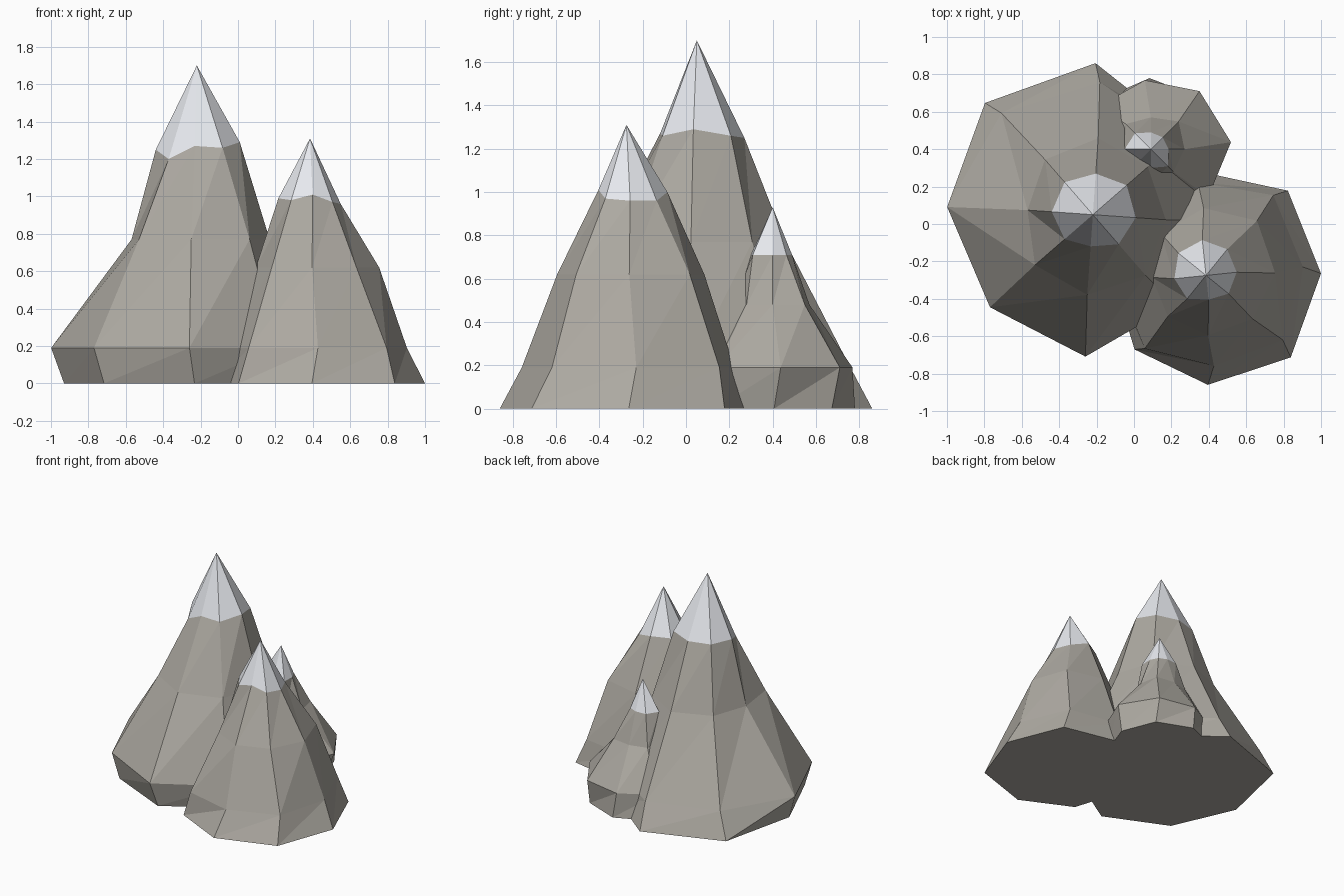
import bpy, bmesh
from math import radians, sin, cos

if "Cube" in bpy.data.objects:
    bpy.data.objects.remove(bpy.data.objects["Cube"])


def material(name, rgb):
    m = bpy.data.materials.new(name)
    m.diffuse_color = (*rgb, 1)
    m.use_nodes = True
    m.node_tree.nodes["Principled BSDF"].inputs["Base Color"].default_value = m.diffuse_color
    return m


ROCK = material("rock", (0.42, 0.40, 0.36))
SNOW = material("snow", (0.80, 0.82, 0.86))


def peak(name, x, y, top, rings):
    """Eight-sided faceted peak; each ring is (height or heights, first angle, radii)."""
    bm = bmesh.new()
    loops = []
    for z, turn, radii in rings:
        zs = z if isinstance(z, list) else [z] * 8
        loops.append([bm.verts.new((x + r * cos(radians(turn + 45 * i)),
                                    y + r * sin(radians(turn + 45 * i)), zs[i]))
                      for i, r in enumerate(radii)])
    apex = bm.verts.new((x, y, top))
    bm.faces.new(loops[0][::-1])
    # rock slopes, split along the same diagonal all round
    for lo, hi in zip(loops, loops[1:]):
        for i in range(8):
            j = (i + 1) % 8
            bm.faces.new((lo[i], lo[j], hi[j]))
            bm.faces.new((lo[i], hi[j], hi[i]))
    # snow cap
    cap = loops[-1]
    for i in range(8):
        bm.faces.new((cap[i], cap[(i + 1) % 8], apex)).material_index = 1
    me = bpy.data.meshes.new(name)
    bm.to_mesh(me)
    bm.free()
    me.materials.append(ROCK)
    me.materials.append(SNOW)
    ob = bpy.data.objects.new(name, me)
    bpy.context.collection.objects.link(ob)


# tall peak at the left
peak("main_peak", -0.22, 0.05, 1.70, [
    (0.00, -1, [.65, .65, .81, .83, .71, .69, .70, .60]),
    (0.19, -3, [.65, .62, .71, .73, .78, .74, .76, .65]),
    (0.77, -4, [.39, .39, .41, .39, .35, .41, .43, .43]),
    ([1.29, 1.26, 1.25, 1.25, 1.25, 1.20, 1.27, 1.26], -4,
     [.23, .24, .22, .23, .22, .20, .17, .21]),
])

# middle peak at the front right
peak("front_peak", 0.385, -0.275, 1.31, [
    (0.00, 1, [.615, .63, .55, .50, .50, .55, .585, .63]),
    (0.19, 5, [.52, .56, .50, .47, .47, .51, .485, .535]),
    (0.62, 2, [.37, .40, .36, .33, .29, .30, .32, .34]),
    ([.96, .96, 1.0, .99, .99, .98, 1.01, .97], 6,
     [.165, .18, .19, .19, .17, .16, .13, .155]),
])

# small peak at the back
peak("back_peak", 0.09, 0.40, 0.93, [
    (0.00, 1, [.37, .38, .38, .38, .40, .40, .40, .38]),
    (0.19, 5, [.43, .405, .37, .36, .38, .40, .40, .40]),
    (0.48, 0, [.18, .21, .17, .19, .18, .18, .18, .17]),
    (0.71, 0, [.095, .09, .09, .12, .14, .09, .10, .13]),
])
